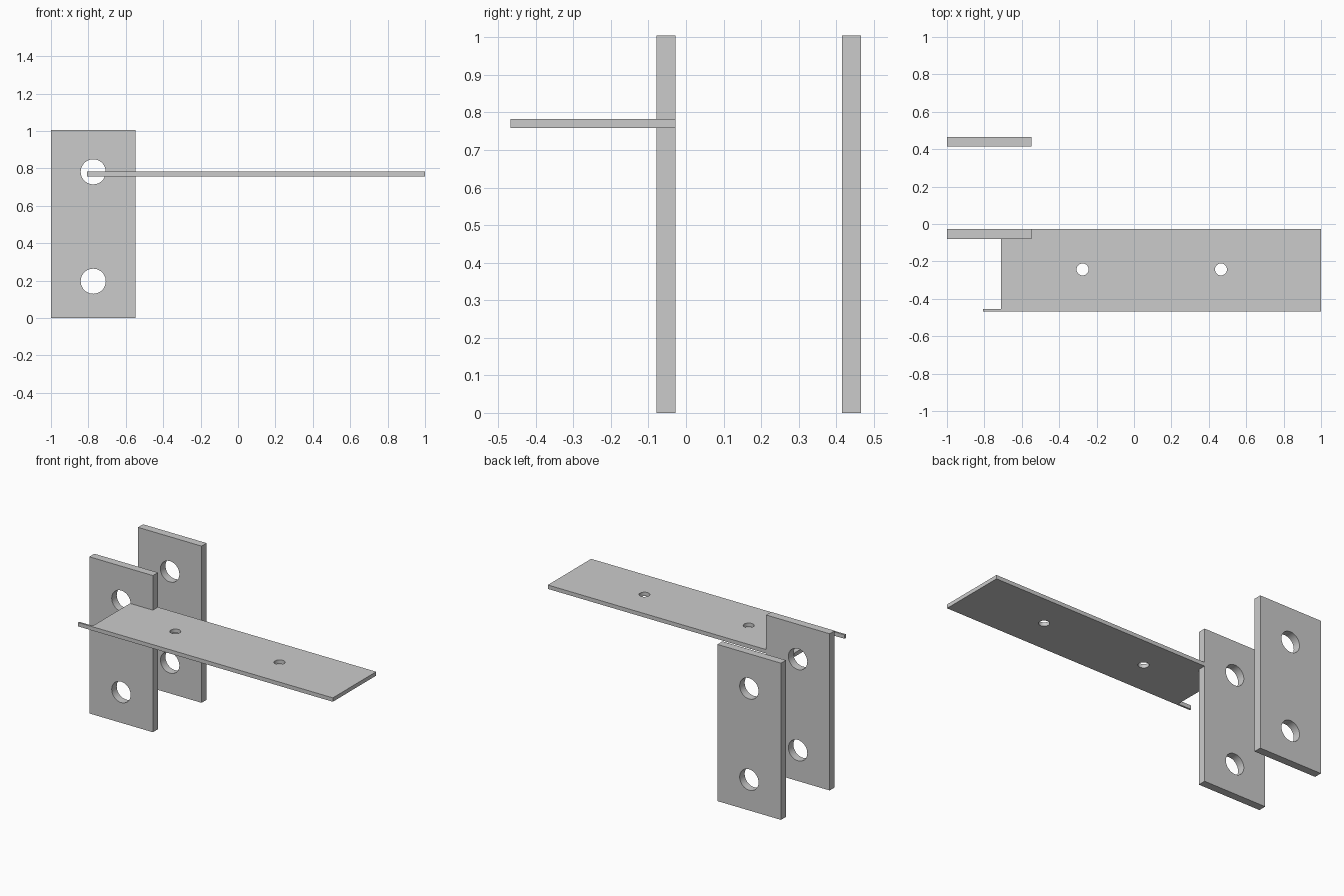
import bpy, bmesh
from mathutils import Matrix, Vector
from math import pi

if "Cube" in bpy.data.objects:
    bpy.data.objects.remove(bpy.data.objects["Cube"])


def prism(name, outline, depth, matrix):
    """Extrude a flat outline along local z, then place it."""
    bm = bmesh.new()
    face = bm.faces.new([bm.verts.new((x, y, 0)) for x, y in outline])
    ext = bmesh.ops.extrude_face_region(bm, geom=[face])
    verts = [v for v in ext["geom"] if isinstance(v, bmesh.types.BMVert)]
    bmesh.ops.translate(bm, verts=verts, vec=(0, 0, depth))
    bmesh.ops.recalc_face_normals(bm, faces=bm.faces)
    bm.transform(matrix)
    mesh = bpy.data.meshes.new(name)
    bm.to_mesh(mesh)
    bm.free()
    obj = bpy.data.objects.new(name, mesh)
    bpy.context.collection.objects.link(obj)
    return obj


def drill(obj, holes, radius, depth, matrix):
    """Cut round holes through a plate, then remove the cutters."""
    for x, y in holes:
        bpy.ops.mesh.primitive_cylinder_add(vertices=48, radius=radius, depth=depth * 3)
        cutter = bpy.context.object
        cutter.hide_render = True
        cutter.data.transform(matrix @ Matrix.Translation((x, y, depth / 2)))
        mod = obj.modifiers.new("hole", 'BOOLEAN')
        mod.operation, mod.solver, mod.object = 'DIFFERENCE', 'EXACT', cutter
        bpy.context.view_layer.objects.active = obj
        bpy.ops.object.modifier_apply(modifier=mod.name)
        bpy.data.objects.remove(cutter)
    bpy.ops.object.select_all(action='DESELECT')
    obj.select_set(True)
    bpy.context.view_layer.objects.active = obj
    bpy.ops.object.shade_smooth_by_angle(angle=pi / 6)


# Two upright plates, drawn in x/z and extruded towards the front
T = 0.051
plate = [(-1, 0), (-0.549, 0), (-0.549, 1.005), (-1, 1.005)]
for name, back in (("front_plate", -0.028), ("back_plate", 0.466)):
    m = Matrix.Translation((0, back, 0)) @ Matrix.Rotation(pi / 2, 4, 'X')
    drill(prism(name, plate, T, m), [(-0.774, 0.197), (-0.774, 0.782)], 0.067, T, m)

# Horizontal shelf butting around the front plate, with a thin tab at its front corner
H = 0.025
shelf = [(-0.807, -0.467), (1, -0.467), (1, -0.028), (-0.549, -0.028),
         (-0.549, -0.079), (-0.711, -0.079), (-0.711, -0.455), (-0.807, -0.455)]
m = Matrix.Translation((0, 0, 0.758))
drill(prism("shelf_plate", shelf, H, m), [(-0.275, -0.243), (0.465, -0.243)], 0.032, H, m)
